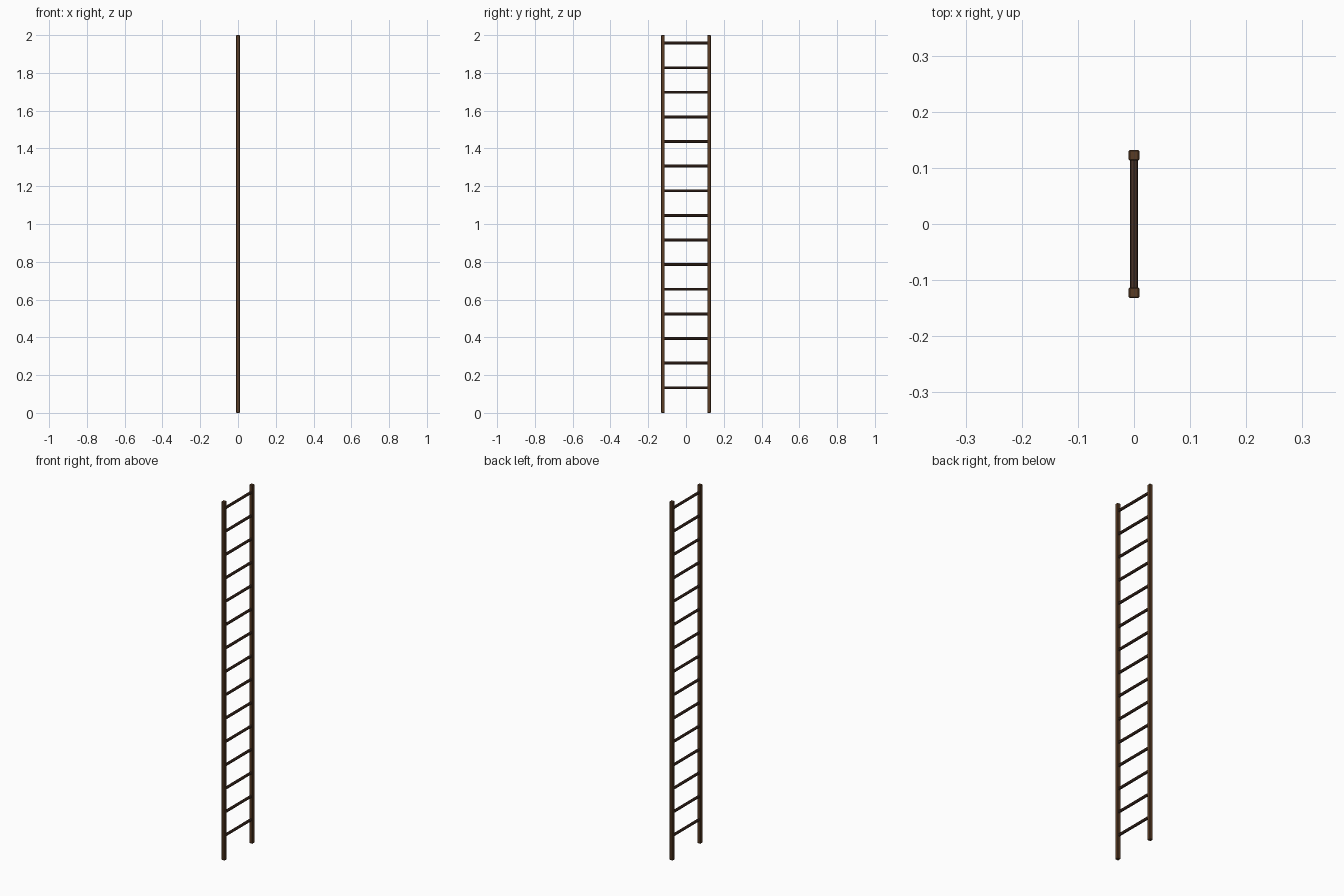
import bpy, math

if "Cube" in bpy.data.objects:
    bpy.data.objects.remove(bpy.data.objects["Cube"])


def material(name, rgb):
    m = bpy.data.materials.new(name)
    m.diffuse_color = (*rgb, 1)
    m.use_nodes = True
    m.node_tree.nodes["Principled BSDF"].inputs["Base Color"].default_value = m.diffuse_color
    return m


rail_wood = material("rail_wood", (0.10, 0.045, 0.018))
rung_wood = material("rung_wood", (0.065, 0.032, 0.02))

RAIL_Y, RAIL_W, HEIGHT = 0.1225, 0.019, 2.0
RUNGS, FIRST_Z, LAST_Z = 15, 0.133, 1.958

# Two upright square rails with softened edges
for side, name in ((-1, "front_rail"), (1, "back_rail")):
    bpy.ops.mesh.primitive_cube_add(size=1, location=(0, side * RAIL_Y, HEIGHT / 2))
    rail = bpy.context.object
    rail.name = name
    rail.scale = (RAIL_W, RAIL_W, HEIGHT)
    bpy.ops.object.transform_apply(location=False, rotation=False, scale=True)
    bevel = rail.modifiers.new("edge_bevel", 'BEVEL')
    bevel.width = 0.002
    bevel.segments = 1
    rail.data.materials.append(rail_wood)

# Evenly spaced round rungs between the rails
for i in range(RUNGS):
    z = FIRST_Z + (LAST_Z - FIRST_Z) * i / (RUNGS - 1)
    bpy.ops.mesh.primitive_cylinder_add(vertices=8, radius=0.0075, depth=2 * RAIL_Y,
                                        location=(0, 0, z),
                                        rotation=(math.pi / 2, 0, 0))
    rung = bpy.context.object
    rung.name = f"rung_{i + 1}"
    rung.data.materials.append(rung_wood)
